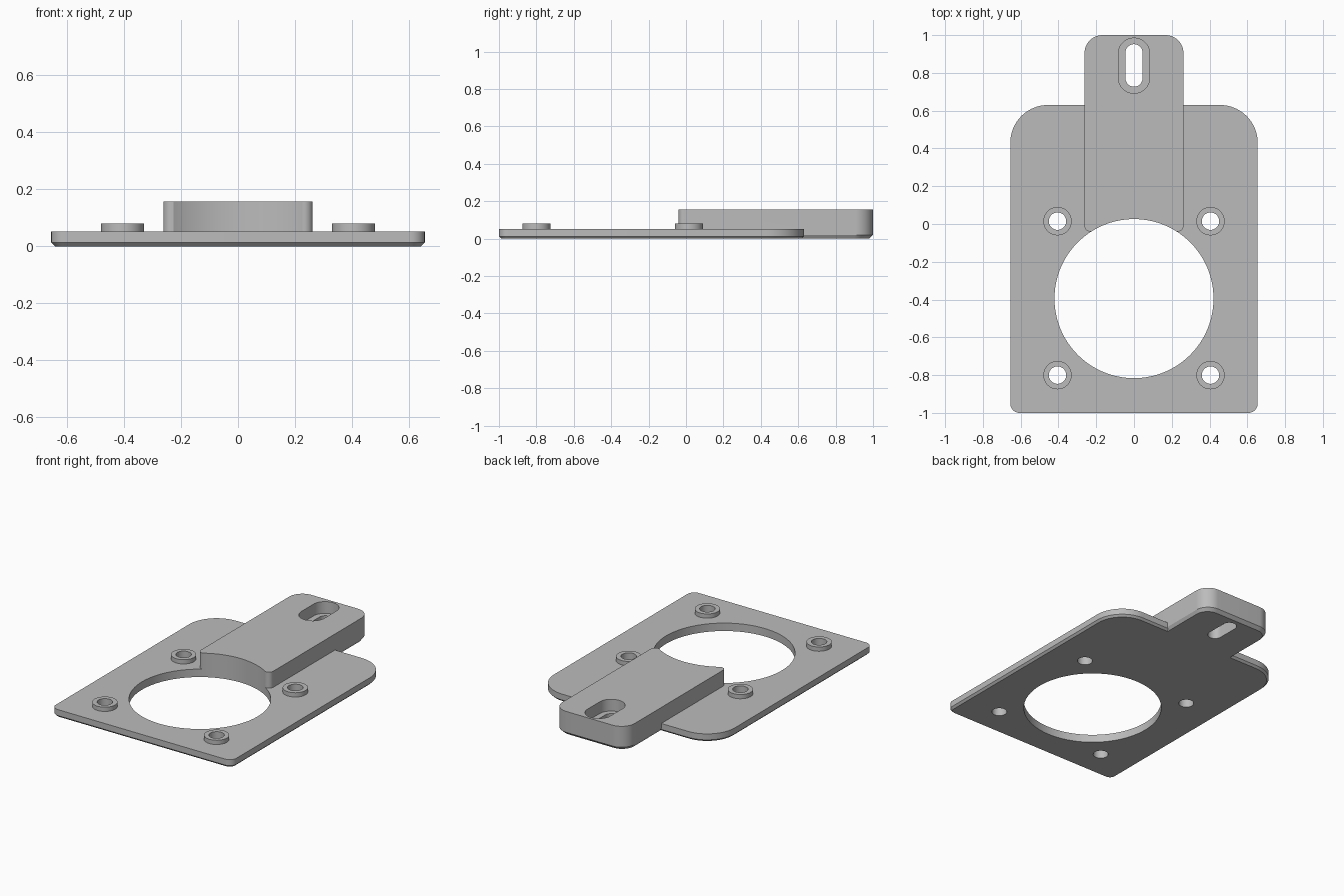
import bpy, bmesh
from math import sin, cos, pi, radians

cube = bpy.data.objects.get("Cube")
if cube:
    bpy.data.objects.remove(cube, do_unlink=True)

grey = bpy.data.materials.new("satin grey")
grey.use_nodes = True
colour = (0.5, 0.5, 0.5, 1)
grey.diffuse_color = colour
grey.node_tree.nodes["Principled BSDF"].inputs["Base Color"].default_value = colour

PLATE_TOP, TAB_TOP, BOSS_TOP = 0.052, 0.157, 0.08


def rounded(half, front, back, r_front, r_back, steps=16):
    """Counter-clockwise rectangle outline with rounded corners."""
    corners = [(half - r_back, back - r_back, r_back, 0),
               (-half + r_back, back - r_back, r_back, 1),
               (-half + r_front, front + r_front, r_front, 2),
               (half - r_front, front + r_front, r_front, 3)]
    return [(x + r * cos(a), y + r * sin(a))
            for x, y, r, q in corners
            for a in [(q + i / steps) * pi / 2 for i in range(steps + 1)]]


def circle(x, y, r, n=48):
    return [(x + r * cos(i * 2 * pi / n), y + r * sin(i * 2 * pi / n)) for i in range(n)]


def slot(half, front, back):
    # the tiny margin keeps the straight sides from collapsing
    r = half - 0.0005
    return rounded(half, front, back, r, r)


def loft(name, layers):
    """Closed solid through (z, outline) layers from bottom to top."""
    bm = bmesh.new()
    rings = [[bm.verts.new((x, y, z)) for x, y in outline] for z, outline in layers]
    n = len(rings[0])
    for low, high in zip(rings, rings[1:]):
        for i in range(n):
            j = (i + 1) % n
            bm.faces.new((low[i], low[j], high[j], high[i]))
    bm.faces.new(rings[0][::-1])
    bm.faces.new(rings[-1])
    mesh = bpy.data.meshes.new(name)
    bm.to_mesh(mesh)
    bm.free()
    ob = bpy.data.objects.new(name, mesh)
    bpy.context.collection.objects.link(ob)
    return ob


def prism(name, outline, low, high):
    return loft(name, [(low, outline), (high, outline)])


def combine(target, tool, operation):
    """Apply a boolean and discard the tool."""
    mod = target.modifiers.new(operation, 'BOOLEAN')
    mod.operation, mod.solver, mod.object = operation, 'EXACT', tool
    bpy.context.view_layer.update()
    graph = bpy.context.evaluated_depsgraph_get()
    mesh = bpy.data.meshes.new_from_object(target.evaluated_get(graph))
    target.modifiers.clear()
    target.data = mesh
    bpy.data.objects.remove(tool, do_unlink=True)


# Base plate with a chamfered underside
c = 0.013
edge = rounded(0.655, -1, 0.63, 0.05, 0.2)
bracket = loft("mounting_bracket", [
    (0, rounded(0.655 - c, -1 + c, 0.63 - c, 0.05 - c, 0.2 - c)),
    (c, edge), (PLATE_TOP, edge)])

# Raised tab reaching past the back of the plate
edge = rounded(0.262, -0.04, 1, 0.03, 0.095)
tab = loft("tab", [
    (0, rounded(0.262 - c, -0.04 + c, 0.98, 0.03 - c, 0.085)),
    (0.02, edge), (TAB_TOP, edge)])
combine(bracket, tab, 'UNION')

# Large central opening, stepped slot
combine(bracket, prism("opening", circle(0, -0.395, 0.421, 128), -0.1, 0.3), 'DIFFERENCE')
combine(bracket, prism("slot_recess", slot(0.083, 0.692, 0.984), BOSS_TOP, 0.3), 'DIFFERENCE')
combine(bracket, prism("slot_hole", slot(0.045, 0.727, 0.952), -0.1, 0.3), 'DIFFERENCE')

# Four screw holes with raised bosses
parts = [bracket]
for side, x in (("right", -0.405), ("left", 0.405)):
    for end, y in (("front", -0.8), ("back", 0.015)):
        boss = prism(f"{end}_{side}_boss", circle(x, y, 0.075), PLATE_TOP - 0.002, BOSS_TOP)
        for part in (bracket, boss):
            combine(part, prism("screw_hole", circle(x, y, 0.046), -0.1, 0.3), 'DIFFERENCE')
        parts.append(boss)

# Material and shading
bpy.ops.object.select_all(action='DESELECT')
for part in parts:
    part.data.materials.clear()
    part.data.materials.append(grey)
    for face in part.data.polygons:
        face.material_index = 0
    part.select_set(True)
bpy.context.view_layer.objects.active = bracket
bpy.ops.object.shade_smooth_by_angle(angle=radians(30))
